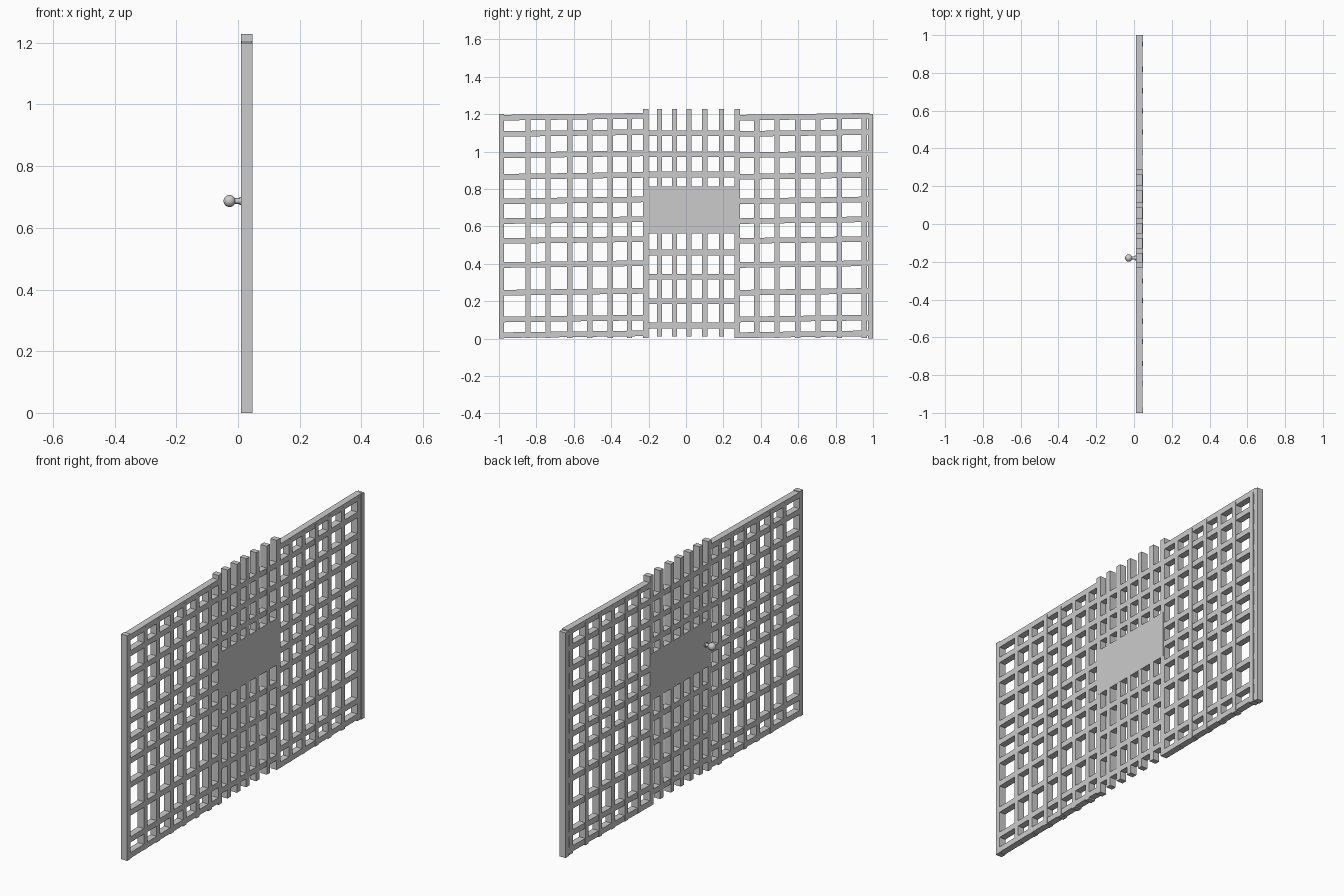
import bpy, bmesh, math
from mathutils import Matrix, Vector

if "Cube" in bpy.data.objects:
    bpy.data.objects.remove(bpy.data.objects["Cube"])

X0, X1 = 0.01, 0.047   # gate thickness range


def new_object(name, bm):
    me = bpy.data.meshes.new(name)
    bm.to_mesh(me)
    bm.free()
    ob = bpy.data.objects.new(name, me)
    bpy.context.collection.objects.link(ob)
    return ob


def add_bar(bm, y0, y1, z0, z1, tilt=0.0, inset=0.0):
    """Box in the gate plane; tilt lifts the +y end and drops the -y end."""
    r = bmesh.ops.create_cube(bm, size=1)
    for v in r["verts"]:
        s = v.co.copy()
        v.co = Vector((X1 - inset if s.x > 0 else X0 + inset,
                       y1 if s.y > 0 else y0,
                       (z1 if s.z > 0 else z0) + math.copysign(tilt, s.y)))


def uprights(name, ys, z0, z1, w=0.028):
    bm = bmesh.new()
    for y in ys:
        add_bar(bm, y - w / 2, y + w / 2, z0, z1)
    new_object(name, bm)


def rails(name, zs, y0, y1, tilt, w=0.03):
    bm = bmesh.new()
    for z in zs:
        add_bar(bm, y0, y1, z - w / 2, z + w / 2, tilt, 0.0008)
    new_object(name, bm)


# Side panels
side_z = [0.023, 0.107, 0.25, 0.398, 0.527, 0.633, 0.739, 0.87, 0.985, 1.099, 1.186]
uprights("left_panel_uprights", [-0.845, -0.738, -0.622, -0.515, -0.405, -0.302], 0.004, 1.19)
uprights("right_panel_uprights", [0.378, 0.487, 0.598, 0.706, 0.82, 0.953], 0.004, 1.19)
uprights("outer_posts", [-0.986, 0.986], 0.0, 1.2)
rails("left_panel_rails", side_z, -0.98, -0.225, 0.005)
rails("right_panel_rails", side_z, 0.28, 0.98, 0.005)

# Central gate
uprights("gate_posts", [-0.216, 0.274], 0.004, 1.228, 0.03)
gate_y = [-0.142, -0.062, 0.016, 0.1, 0.19]
uprights("gate_uprights_upper", gate_y, 0.8, 1.228)
uprights("gate_uprights_lower", gate_y, 0.01, 0.58)
rails("gate_rails", [0.07, 0.2, 0.33, 0.46, 0.877, 0.985, 1.097], -0.22, 0.28, 0.0)

# Lock plate
bm = bmesh.new()
add_bar(bm, -0.222, 0.28, 0.563, 0.812, 0.0, -0.0003)
new_object("lock_plate", bm)

# Handle on the back side: stem, collar and ball
bm = bmesh.new()
turn = Matrix.Rotation(math.pi / 2, 4, 'Y')


def cylinder(x, radius, depth):
    bmesh.ops.create_cone(bm, cap_ends=True, segments=16, radius1=radius, radius2=radius,
                          depth=depth, matrix=Matrix.Translation((x, -0.18, 0.687)) @ turn)


cylinder(0.0, 0.009, 0.036)
cylinder(0.008, 0.013, 0.006)
bmesh.ops.create_uvsphere(bm, u_segments=20, v_segments=12, radius=0.0195,
                          matrix=Matrix.Translation((-0.0275, -0.18, 0.687)) @ turn)
knob = new_object("gate_knob", bm)
bpy.context.view_layer.objects.active = knob
knob.select_set(True)
bpy.ops.object.shade_smooth_by_angle(angle=math.radians(40))
